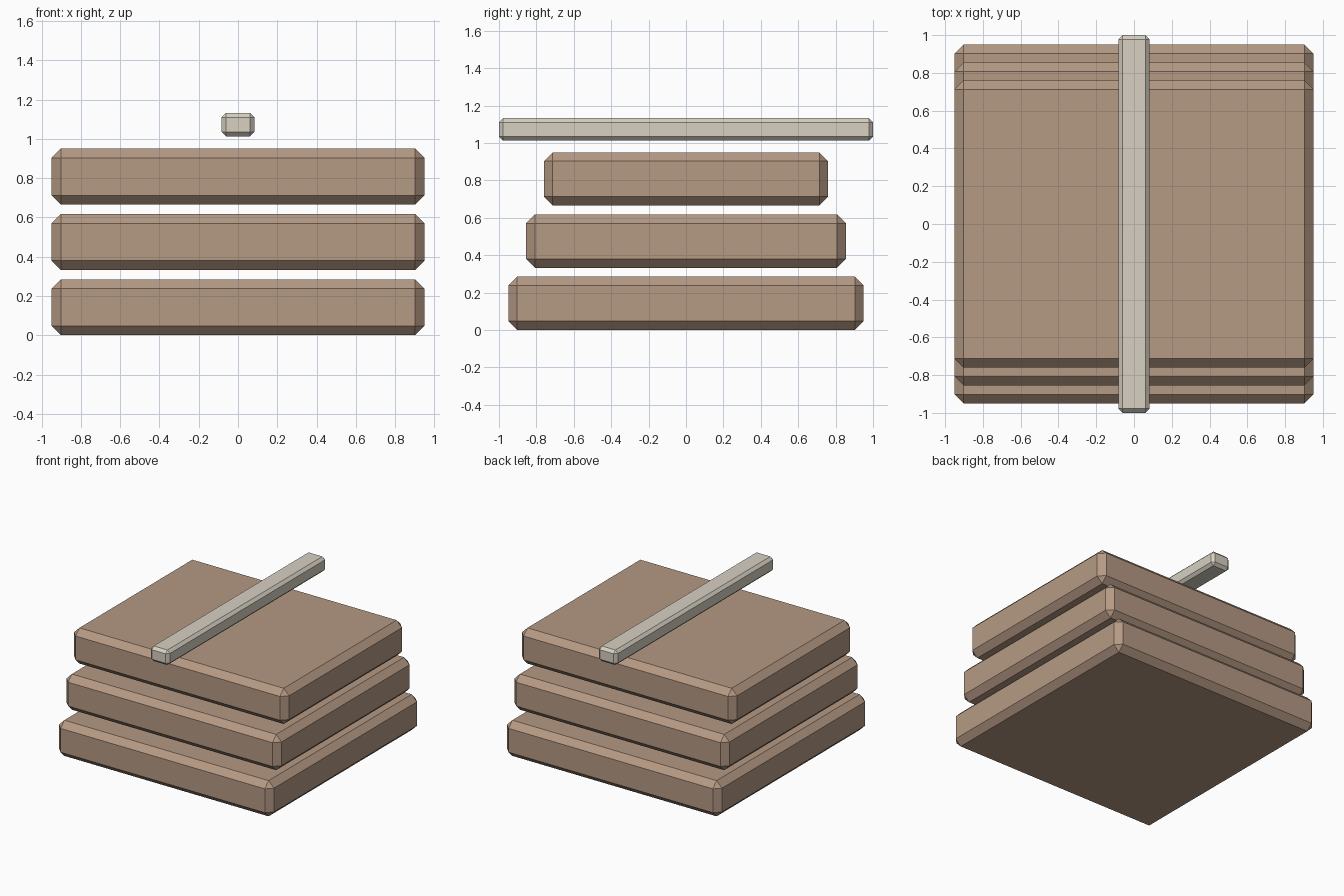
import bpy
import bmesh

if "Cube" in bpy.data.objects:
    bpy.data.objects.remove(bpy.data.objects["Cube"])


def material(name, rgb):
    mat = bpy.data.materials.new(name)
    mat.diffuse_color = (*rgb, 1.0)
    mat.use_nodes = True
    mat.node_tree.nodes["Principled BSDF"].inputs["Base Color"].default_value = mat.diffuse_color
    return mat


def chamfered_box(name, size, z_bottom, chamfer, mat):
    """Flat-faced box, centred in x and y, with every edge chamfered once."""
    bm = bmesh.new()
    bmesh.ops.create_cube(bm, size=1.0)
    bmesh.ops.scale(bm, vec=size, verts=bm.verts)
    bmesh.ops.bevel(bm, geom=bm.edges[:], offset=chamfer, offset_type='OFFSET',
                    segments=1, profile=0.5, affect='EDGES')
    mesh = bpy.data.meshes.new(name)
    bm.to_mesh(mesh)
    bm.free()
    mesh.materials.append(mat)
    obj = bpy.data.objects.new(name, mesh)
    obj.location.z = z_bottom + size[2] / 2
    bpy.context.collection.objects.link(obj)
    return obj


brown = material("brown", (0.46, 0.32, 0.23))
cream = material("cream", (0.68, 0.63, 0.54))

# Three stacked slabs, each shallower than the one below
for i, name in enumerate(("lower_slab", "middle_slab", "upper_slab")):
    chamfered_box(name, (1.9, 1.9 - 0.19 * i, 0.285), 0.3325 * i, 0.0475, brown)

# Long bar floating above the stack, running front to back
chamfered_box("top_bar", (0.166, 2.0, 0.12), 1.012, 0.022, cream)
